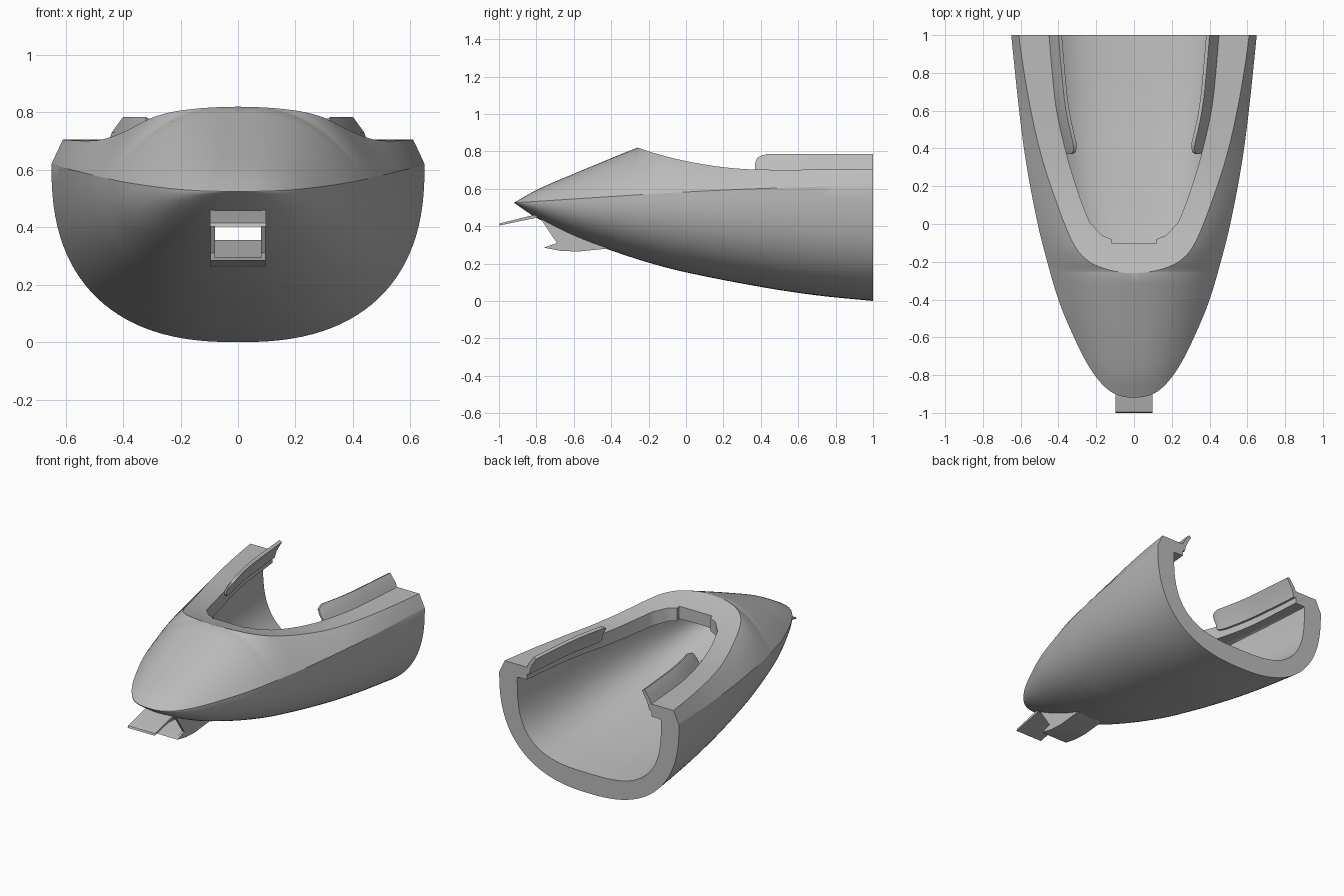
import bpy, bmesh, math

if "Cube" in bpy.data.objects:
    bpy.data.objects.remove(bpy.data.objects["Cube"], do_unlink=True)

grey = bpy.data.materials.new("neutral_grey")
grey.use_nodes = True
grey.diffuse_color = (0.5, 0.5, 0.5, 1)
grey.node_tree.nodes["Principled BSDF"].inputs["Base Color"].default_value = (0.5, 0.5, 0.5, 1)


def curve(keys):
    """Smooth interpolation through (position, value) keys."""
    def slope(i):
        a, b = keys[max(i - 1, 0)], keys[min(i + 1, len(keys) - 1)]
        return (b[1] - a[1]) / (b[0] - a[0])

    def value(p):
        p = min(max(p, keys[0][0]), keys[-1][0])
        i = next(i for i in range(len(keys) - 1) if p <= keys[i + 1][0])
        (p0, v0), (p1, v1) = keys[i], keys[i + 1]
        d = p1 - p0
        t = (p - p0) / d
        m0, m1 = slope(i) * d, slope(i + 1) * d
        return (v0 * (1 + 2 * t) * (1 - t) ** 2 + m0 * t * (1 - t) ** 2
                + v1 * t * t * (3 - 2 * t) + m1 * t * t * (t - 1))
    return value


# Hull lines: half width and rim are keyed on the root of the distance from their front
TIP, PEAK = -0.92, -0.26
width_key = curve([(0, 0), (.14, .1), (.35, .21), (.57, .32), (.72, .4), (.85, .46),
                   (.96, .51), (1.15, .583), (1.386, .65)])
rim_key = curve([(0, 0), (.2, .2), (.28, .26), (.36, .305), (.6, .405), (.81, .5),
                 (.98, .565), (1.12, .61)])
keel = curve([(TIP, .525), (-.8, .445), (-.6, .345), (-.4, .27), (-.2, .205), (0, .153),
              (.4, .075), (.7, .03), (1, 0)])
chine = curve([(TIP, .525), (.14, .59), (1, .62)])
deck = curve([(TIP, .525), (-.8, .593), (-.6, .68), (-.4, .763), (PEAK, .82)])
rim = curve([(PEAK, .82), (-.15, .785), (0, .748), (.2, .715), (.4, .702), (1, .705)])
opening = curve([(.01, .235), (.15, .29), (.38, .36), (.6, .41), (.8, .433), (1, .45)])


def half_width(y):
    return width_key(math.sqrt(max(y - TIP, 0)))


def top_height(y):
    return deck(y) if y < PEAK else rim(y)


def make_object(name, bm):
    bmesh.ops.recalc_face_normals(bm, faces=bm.faces)
    mesh = bpy.data.meshes.new(name)
    bm.to_mesh(mesh)
    bm.free()
    mesh.materials.append(grey)
    obj = bpy.data.objects.new(name, mesh)
    bpy.context.collection.objects.link(obj)
    return obj


def loft(name, rings):
    bm = bmesh.new()
    rows = [[bm.verts.new(p) for p in ring] for ring in rings]
    n = len(rows[0])
    for a, b in zip(rows, rows[1:]):
        for i in range(n):
            j = (i + 1) % n
            bm.faces.new((a[i], a[j], b[j], b[i]))
    bm.faces.new(rows[0])
    bm.faces.new(rows[-1])
    bmesh.ops.remove_doubles(bm, verts=bm.verts, dist=0.0002)
    return make_object(name, bm)


def side_prism(name, profile, half):
    return loft(name, [[(x, y, z) for y, z in profile] for x in (-half, half)])


def mirrored_ring(half, y):
    """Close a half section that runs from keel centre to top."""
    left = [(-x, y, z) for x, z in reversed(half[1:])]
    return [(x, y, z) for x, z in half] + left


def lower_half(w, bottom, middle, power, steps):
    out = []
    for i in range(steps + 1):
        a = math.pi / 2 * i / steps
        out.append((w * math.sin(a) ** (2 / power),
                    middle - (middle - bottom) * max(math.cos(a), 0) ** (2 / power)))
    return out


def hull_ring(y):
    w, c, z = half_width(y), chine(y), top_height(y)
    xr = rim_key(math.sqrt(y - PEAK)) if y > PEAK else 0
    power = 2.2 + 0.25 * (y - TIP) / 1.92
    half = lower_half(w, keel(y), c, power, 28)
    h = (z - c) / (1 - (xr / w) ** 2.5)
    for i in range(1, 17):
        x = w + (xr - w) * i / 16
        half.append((x, c + h * (1 - (x / w) ** 2.5)))
    return mirrored_ring(half, y)


def cavity_ring(y):
    s = min(y, 1)
    w, c = half_width(s) - 0.13, chine(s)
    half = lower_half(w, keel(s) + 0.13, c, 3, 20)
    h = max(top_height(s) - 0.08 - c, 0.005)
    for i in range(1, 13):
        a = math.pi / 2 * i / 12
        half.append((w * max(math.cos(a), 0) ** 0.8, c + h * math.sin(a) ** 0.8))
    return mirrored_ring(half[:-1] + [(0.001, c + h)], y)


def cut(obj, cutter):
    cutter.hide_render = True
    mod = obj.modifiers.new("cut", "BOOLEAN")
    mod.operation, mod.solver, mod.object = "DIFFERENCE", "EXACT", cutter
    bpy.context.view_layer.objects.active = obj
    bpy.ops.object.modifier_apply(modifier=mod.name)


def smooth(obj):
    bpy.ops.object.select_all(action="DESELECT")
    obj.select_set(True)
    bpy.context.view_layer.objects.active = obj
    bpy.ops.object.shade_smooth_by_angle(angle=math.radians(28))


# Outer hull, with stations packed at the tip and behind the peak
front = [TIP + (0.012 + (math.sqrt(PEAK - TIP) - 0.012) * i / 24) ** 2 for i in range(24)]
back = [PEAK + 1.26 * (i / 36) ** 2 for i in range(37)]
hull = loft("hull_shell", [hull_ring(y) for y in front + back])

# Hollow interior
cavity = loft("cavity_cutter", [cavity_ring(-0.62 + 1.62 * i / 36) for i in range(37)]
              + [cavity_ring(1.05)])

# Cockpit opening through the deck
edge = [(.12, -.1), (.12, -.08), (.17, -.06)]
edge += [(opening(.01 + .99 * i / 24), .01 + .99 * i / 24) for i in range(25)] + [(.45, 1.1)]
plan = edge + [(-x, y) for x, y in reversed(edge)]
cockpit = loft("cockpit_cutter", [[(x, y, z) for x, y in plan] for z in (.58, 1)])

# Air duct leading into the cavity
duct = side_prism("duct_cutter", [(-.85, .3), (-.5, .285), (-.25, .36), (-.12, .36),
                                  (-.12, .41), (-.85, .41)], .08)

# Intake scoop under the nose
scoop = side_prism("intake_scoop", [(-.79, .458), (-.69, .31), (-.76, .285), (-.67, .268),
                                    (-.58, .264), (-.42, .28), (-.42, .33), (-.6, .42),
                                    (-.7, .46)], .095)
for cutter in (cavity, cockpit, duct):
    cut(hull, cutter)
cut(scoop, duct)
for cutter in (cavity, cockpit, duct):
    bpy.data.objects.remove(cutter, do_unlink=True)

# Thin lip ahead of the scoop
lip = side_prism("intake_lip", [(-1, .403), (-.995, .415), (-.8, .463), (-.74, .468),
                                (-.74, .445), (-.8, .445)], .097)

# Raised flanges along both sides of the opening
section = [(.03, .66), (0, .7), (-.01, .73), (-.05, .785), (-.068, .776), (-.03, .71), (-.015, .66)]
stations = [(.37, .45), (.38, .75), (.4, .9), (.43, 1)] + [(.43 + .057 * i, 1) for i in range(1, 11)]
flanges = []
for side, label in ((1, "left"), (-1, "right")):
    rings = []
    for y, s in stations:
        rings.append([(side * (opening(y) + dx * (s if z > .7 else 1)), y,
                       .7 + (z - .7) * s) for dx, z in section])
    flanges.append(loft(label + "_flange", rings))

for obj in [hull, scoop, lip] + flanges:
    smooth(obj)
